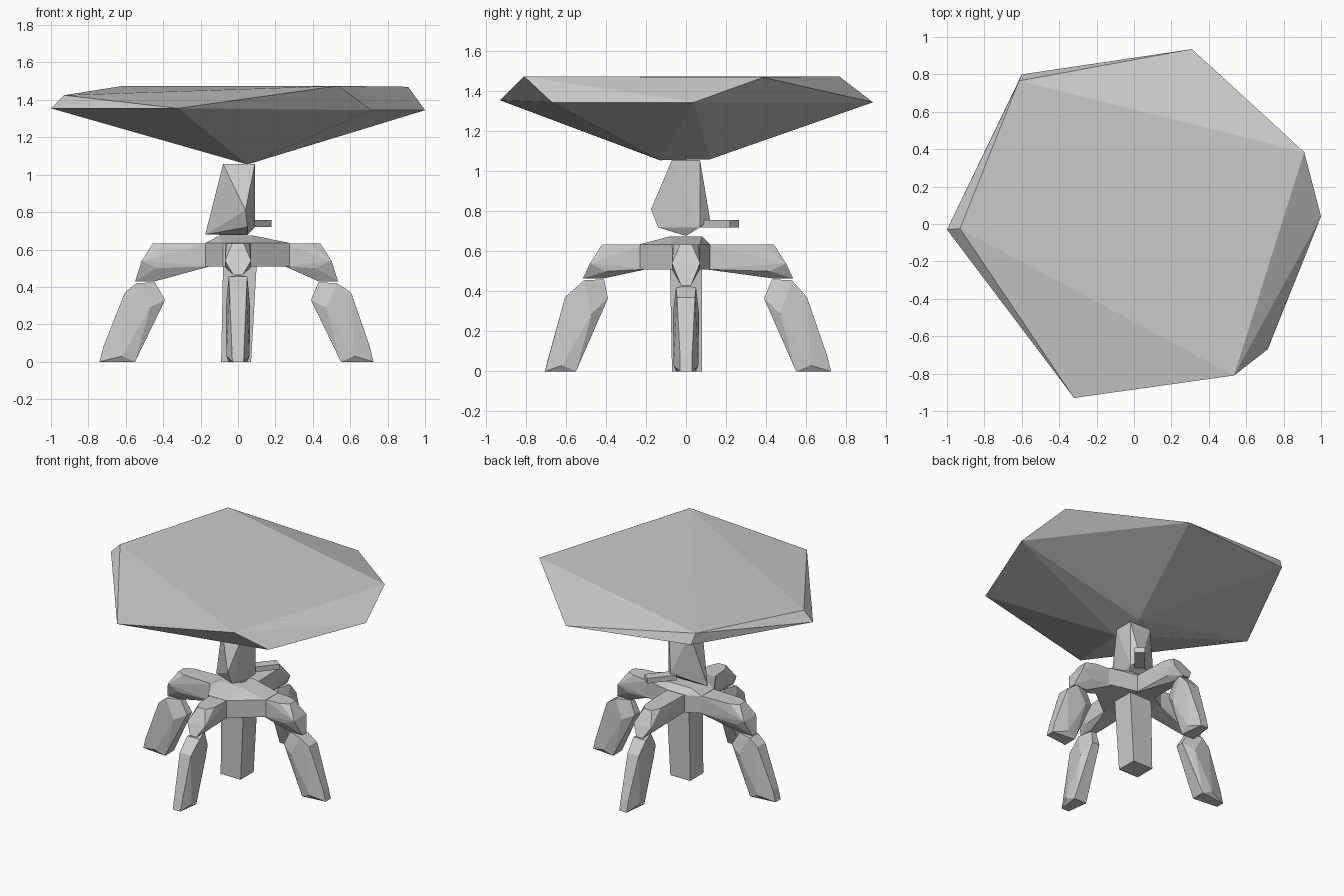
import bpy, bmesh
from math import cos, sin, radians
from mathutils import Vector

cube = bpy.data.objects.get("Cube")
if cube:
    bpy.data.objects.remove(cube, do_unlink=True)

grey = bpy.data.materials.new("stone_grey")
grey.use_nodes = True
COLOUR = (0.6, 0.6, 0.6, 1)
grey.diffuse_color = COLOUR
grey.node_tree.nodes["Principled BSDF"].inputs["Base Color"].default_value = COLOUR


def faceted(name, points):
    """Flat-shaded convex solid around a few corner points."""
    bm = bmesh.new()
    for p in points:
        bm.verts.new(p)
    hull = bmesh.ops.convex_hull(bm, input=bm.verts)
    spare = {g for g in hull["geom_interior"] + hull["geom_unused"]
             if isinstance(g, bmesh.types.BMVert)}
    bmesh.ops.delete(bm, geom=list(spare), context="VERTS")
    bmesh.ops.recalc_face_normals(bm, faces=bm.faces)
    mesh = bpy.data.meshes.new(name)
    bm.to_mesh(mesh)
    bm.free()
    mesh.materials.append(grey)
    obj = bpy.data.objects.new(name, mesh)
    bpy.context.collection.objects.link(obj)
    return obj


def limb(name, direction, profile):
    """Solid from a side profile of (reach, height, half width) along a direction."""
    out = Vector(direction)
    side = Vector((-out.y, out.x, 0))
    faceted(name, [out * r + side * w * s + Vector((0, 0, z))
                   for r, z, w in profile for s in (-1, 1)])


# Wide faceted dish
faceted("dish", [
    (-.615, .765, 1.475), (.535, -.81, 1.475), (.91, .385, 1.47), (-.93, -.025, 1.425),
    (-1, -.03, 1.355), (-.32, -.93, 1.355), (.715, -.67, 1.345), (1, .04, 1.345),
    (.31, .935, 1.345), (-.6, .8, 1.4), (.05, -.13, 1.055), (.06, .12, 1.06)])

# Neck under the dish
faceted("neck", [
    (-.08, -.07, 1.057), (-.08, .07, 1.057), (.09, -.07, 1.057), (.09, .07, 1.057),
    (-.175, 0, .68), (.04, -.175, .81), (.05, -.14, .72), (.09, .07, .72),
    (.04, .12, .76), (.05, 0, .677)])

# Small arm pointing diagonally off the neck
turn = radians(40)
along = Vector((sin(turn), cos(turn), 0))
across = Vector((-cos(turn), sin(turn), 0))
corner = Vector((.18, .22, 0))
faceted("side_peg", [corner - along * a + across * b + Vector((0, 0, z))
                     for a in (0, .2) for b in (0, .07) for z in (.72, .757)])

# Eight-sided hub with a shallow raised top
ring = [(.275, -.07), (.275, .07), (.07, .12), (-.08, .12),
        (-.175, .07), (-.175, -.07), (-.08, -.23), (.07, -.23)]
faceted("hub", [(x, y, z) for x, y in ring for z in (.51, .635)]
        + [(x, y, .675) for x in (-.1, .08) for y in (-.08, .08)])

# Central post
faceted("centre_post", [(-.08, -.08, .52), (.1, -.08, .52), (.1, .08, .52), (-.08, .08, .52),
                        (-.09, -.07, 0), (.07, -.07, 0), (.07, .08, 0), (-.09, .08, 0)])

# Four arms and legs: direction, hub edge, elbow height, length shift
limbs = {"left": ((1, 0, 0), .25, .43, 0), "right": ((-1, 0, 0), .15, .43, .015),
         "front": ((0, -1, 0), .2, .465, -.02), "back": ((0, 1, 0), .1, .465, 0)}
for name, (way, start, elbow, shift) in limbs.items():
    limb(name + "_arm", way, [
        (start, .633, .07), (start, .51, .07), (.44 + shift, .633, .03),
        (.38 + shift, .633, .06), (.5 + shift, .54, .07), (.535 + shift, elbow, .025),
        (.43 + shift, elbow, .025), (.42 + shift, .5, .065)])
    lift = elbow - .43
    limb(name + "_leg", way, [
        (.43 + shift, .425 + lift, .02), (.53 + shift, .42 + lift, .05),
        (.39, .33 + lift, .03), (.47, .29, .065), (.605, .37, .045),
        (.705 + shift, .08, .03), (.725 + shift, 0, .03),
        (.62, .03, .062), (.55, 0, .05), (.56, .1, .05)])
